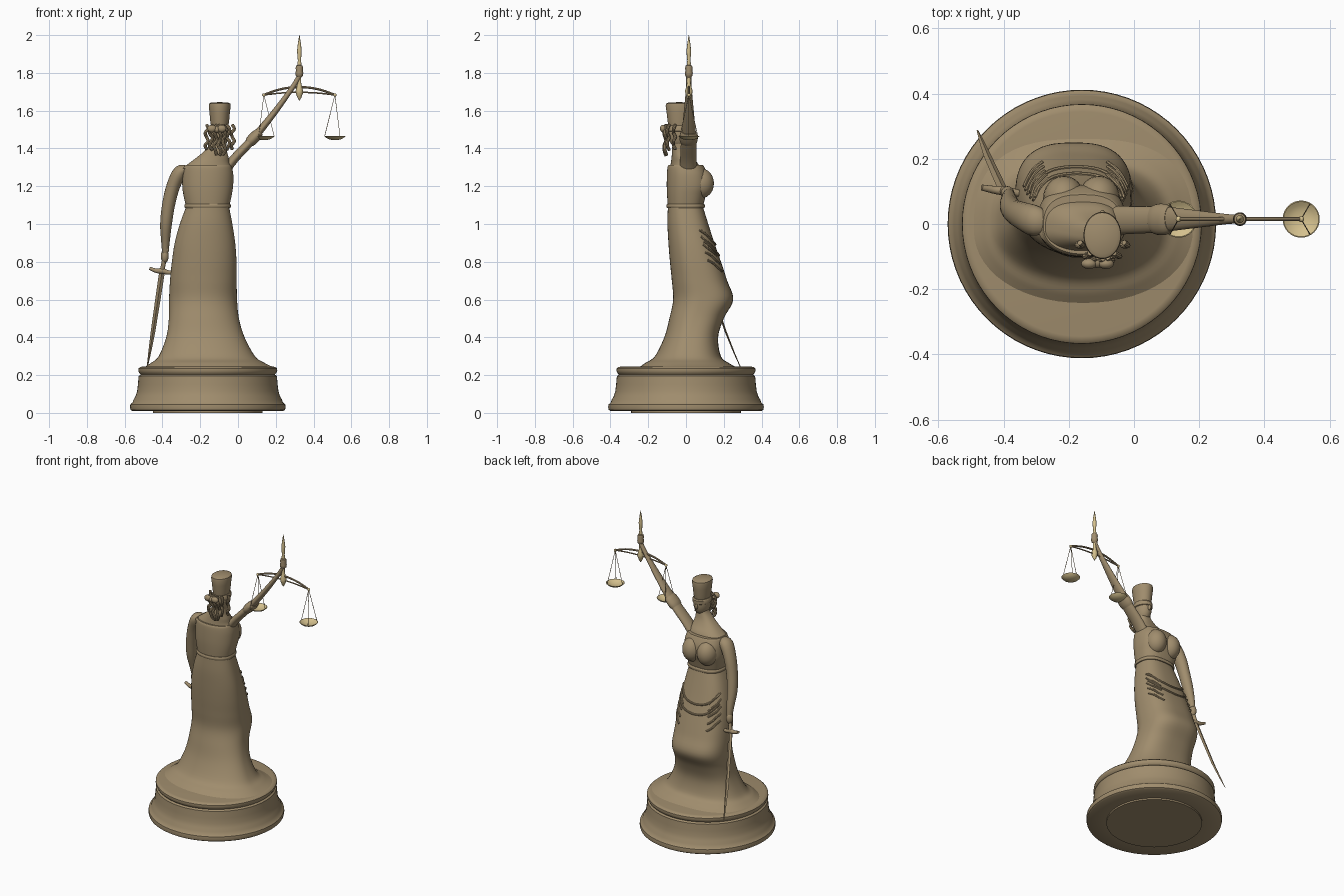
import bpy, bmesh, math
from mathutils import Vector


def material(name, rgb):
    m = bpy.data.materials.new(name)
    m.diffuse_color = (*rgb, 1)
    return m


BRONZE = material("bronze", (0.35, 0.265, 0.153))
GOLD = material("pale gold", (0.66, 0.53, 0.27))


def spline(rows, steps=5):
    """Catmull-Rom interpolation through tuples of numbers."""
    out = []
    for i in range(len(rows) - 1):
        a, b, c, d = (rows[max(0, min(len(rows) - 1, i + k))] for k in (-1, 0, 1, 2))
        for s in range(steps):
            t = s / steps
            out.append(tuple(q + 0.5 * t * (r - p + t * (2 * p - 5 * q + 4 * r - w
                       + t * (3 * (q - r) + w - p))) for p, q, r, w in zip(a, b, c, d)))
    return out + [tuple(rows[-1])]


def skin(name, rings, mat=BRONZE, angle=40):
    """Joins rings of points into one capped surface."""
    bm = bmesh.new()
    loops = [[bm.verts.new(p) for p in ring] for ring in rings]
    for lo, hi in zip(loops, loops[1:]):
        for i in range(len(lo)):
            j = (i + 1) % len(lo)
            bm.faces.new((lo[i], lo[j], hi[j], hi[i]))
    bm.faces.new(loops[0][::-1])
    bm.faces.new(loops[-1])
    bmesh.ops.recalc_face_normals(bm, faces=bm.faces)
    me = bpy.data.meshes.new(name)
    bm.to_mesh(me)
    bm.free()
    me.materials.append(mat)
    me.shade_smooth()
    me.set_sharp_from_angle(angle=math.radians(angle))
    ob = bpy.data.objects.new(name, me)
    bpy.context.collection.objects.link(ob)
    return ob


def section(row, a):
    """Point on a rounded cross-section, squarer toward the front of the figure."""
    z, x0, x1, y0, y1 = row
    c, s = math.cos(a), math.sin(a)
    e = 2 / 2.7 if s > 0 else 2 / 2.1
    cx = math.copysign(abs(c) ** e, c)
    sy = math.copysign(abs(s) ** e, s)
    ym = y0 + (y1 - y0) * 0.45
    return Vector(((x0 + x1) / 2 + cx * (x1 - x0) / 2,
                   ym + sy * ((y1 - ym) if s > 0 else (ym - y0)), z))


def loft(name, rows, steps=5, n=56, mat=BRONZE):
    rows = spline(rows, steps)
    return skin(name, [[section(r, 2 * math.pi * i / n) for i in range(n)] for r in rows], mat)


def lathe(name, profile, x, y, mat=BRONZE, n=24, ry=1.0):
    return skin(name, [[(x + r * math.cos(2 * math.pi * i / n),
                         y + ry * r * math.sin(2 * math.pi * i / n), z)
                        for i in range(n)] for r, z in profile], mat)


def tube(name, rows, mat=BRONZE, n=12, steps=4):
    """Rows are x, y, z, half width along y, half width across."""
    rows = spline(rows, steps)
    pts = [Vector(r[:3]) for r in rows]
    rings = []
    for i, r in enumerate(rows):
        d = (pts[min(i + 1, len(pts) - 1)] - pts[max(i - 1, 0)]).normalized()
        ref = Vector((0, 1, 0)) if abs(d.y) < 0.9 else Vector((0, 0, 1))
        u = (ref - d * ref.dot(d)).normalized()
        v = d.cross(u)
        rings.append([pts[i] + u * r[3] * math.cos(2 * math.pi * k / n)
                      + v * r[4] * math.sin(2 * math.pi * k / n) for k in range(n)])
    return skin(name, rings, mat)


def wire(name, pts, r, mat=BRONZE, n=8):
    return tube(name, [(*p, r, r) for p in pts], mat, n, 4 if len(pts) > 2 else 1)


def ball(name, c, r, mat=BRONZE):
    prof = [(max(0.02, math.sin(math.pi * k / 12)), -math.cos(math.pi * k / 12)) for k in range(13)]
    return lathe(name, [(p * r[0], c[2] + h * r[2]) for p, h in prof], c[0], c[1], mat, 24, r[1] / r[0])


# Round stepped pedestal
lathe("pedestal", [(0.29, 0), (0.29, 0.01), (0.4, 0.01), (0.409, 0.016), (0.412, 0.03),
                   (0.41, 0.045), (0.398, 0.055), (0.393, 0.07), (0.382, 0.09), (0.374, 0.115),
                   (0.37, 0.15), (0.366, 0.195), (0.355, 0.203), (0.362, 0.21), (0.368, 0.222),
                   (0.367, 0.235), (0.358, 0.243), (0.345, 0.245), (0.01, 0.245)],
      -0.16, 0, n=72)

# Long gown flaring onto the pedestal, one knee pushed forward
GOWN = [(0.243, -0.495, 0.185, -0.245, 0.265), (0.265, -0.46, 0.14, -0.215, 0.225),
        (0.3, -0.42, 0.09, -0.165, 0.185), (0.4, -0.38, 0.035, -0.115, 0.17),
        (0.5, -0.366, 0.005, -0.088, 0.2), (0.6, -0.365, -0.005, -0.068, 0.25),
        (0.7, -0.36, -0.007, -0.075, 0.218), (0.8, -0.35, -0.008, -0.085, 0.185),
        (0.9, -0.335, -0.015, -0.093, 0.15), (1.0, -0.308, -0.03, -0.098, 0.118),
        (1.09, -0.275, -0.047, -0.096, 0.09)]
loft("gown_skirt", GOWN)
loft("waist_belt", [(1.085, -0.281, -0.041, -0.101, 0.098), (1.092, -0.284, -0.038, -0.104, 0.1),
                    (1.1, -0.284, -0.038, -0.104, 0.1), (1.107, -0.278, -0.042, -0.1, 0.095)], 2)

# Swagged cloth folds across the front and hips
ROWS = spline(GOWN, 12)


def on_gown(a, z):
    row = min(ROWS, key=lambda r: abs(r[0] - z))
    p = section(row, math.radians(a))
    return (p.x, p.y + 0.002, p.z)


for k in range(2):
    wire(f"front_fold_{k}", [on_gown(a, 0.97 - 0.06 * k - 0.075 * math.sin(math.radians((a - 30) * 1.5)))
                             for a in range(30, 151, 15)], 0.006)
for side in (0, 1):
    for k in range(5):
        pts = [on_gown(180 - a if side else a, 0.97 - 0.04 * k - 0.0016 * (a - 25))
               for a in (25, 38, 50, 62)]
        wire(f"hip_fold_{side}_{k}", pts, 0.006)

# Bodice with bust, shoulders sloping to the neck
loft("bodice", [(1.095, -0.276, -0.046, -0.096, 0.09), (1.15, -0.288, -0.034, -0.1, 0.105),
                (1.2, -0.295, -0.026, -0.102, 0.12), (1.26, -0.293, -0.025, -0.101, 0.115),
                (1.3, -0.285, -0.032, -0.098, 0.098), (1.312, -0.278, -0.038, -0.092, 0.09)])
for name, x in (("bust_left", -0.107), ("bust_right", -0.215)):
    ball(name, (x, 0.078, 1.215), (0.064, 0.07, 0.08))
loft("shoulders_and_neck", [(1.295, -0.295, -0.035, -0.085, 0.075), (1.325, -0.255, -0.045, -0.08, 0.06),
                            (1.355, -0.215, -0.05, -0.076, 0.035), (1.39, -0.175, -0.06, -0.074, 0.015),
                            (1.43, -0.142, -0.062, -0.072, 0.005), (1.47, -0.135, -0.058, -0.075, 0.0)], 4)

# Head, nose, blindfold and tall flat-topped hair crown
HX, HY = -0.097, -0.035
ball("head", (HX, HY, 1.485), (0.05, 0.064, 0.085))
ball("nose", (HX, HY + 0.064, 1.475), (0.009, 0.014, 0.018))
lathe("blindfold", [(0.047, 1.487), (0.054, 1.492), (0.055, 1.515), (0.05, 1.522)], HX, HY, n=32, ry=1.25)
lathe("hair_crown", [(0.046, 1.52), (0.05, 1.545), (0.054, 1.59), (0.058, 1.625),
                     (0.056, 1.637), (0.046, 1.643), (0.005, 1.645)], HX, HY, n=32, ry=1.25)

# Knot and ringlets at the back of the head
ball("blindfold_knot", (-0.112, -0.115, 1.5), (0.018, 0.02, 0.018))
for k, dx in enumerate((-0.026, 0.026)):
    ball(f"knot_bow_{k}", (-0.112 + dx, -0.122, 1.505), (0.024, 0.016, 0.02))
for k in range(7):
    t = k / 3 - 1
    x, y = HX + 0.057 * t, HY - 0.072 * math.sqrt(1.15 - t * t)
    end = 1.35 + 0.045 * abs(t) + 0.012 * (k % 2)
    pts = [(x + 0.012 * t + 0.009 * math.sin(2.1 * i + k), y + 0.006 * math.cos(2.1 * i),
            1.525 + (end - 1.525) * i / 6) for i in range(7)]
    wire(f"ringlet_{k}", pts, 0.0085)

# Lowered arm with hand on the sword
tube("lowered_arm", [(-0.265, 0.0, 1.285, 0.03, 0.02), (-0.305, 0.01, 1.275, 0.047, 0.037),
                     (-0.343, 0.025, 1.2, 0.043, 0.036), (-0.368, 0.038, 1.1, 0.037, 0.034),
                     (-0.381, 0.055, 1.0, 0.034, 0.031), (-0.384, 0.078, 0.91, 0.026, 0.023),
                     (-0.385, 0.09, 0.85, 0.02, 0.017)], n=20)
ball("lowered_hand", (-0.388, 0.094, 0.83), (0.021, 0.022, 0.036))
ball("sword_pommel", (-0.379, 0.082, 0.865), (0.015, 0.015, 0.017))
wire("sword_grip", [(-0.38, 0.083, 0.865), (-0.401, 0.103, 0.755)], 0.012, n=12)
tube("sword_guard", [(-0.467, 0.112, 0.765, 0.009, 0.008), (-0.43, 0.105, 0.752, 0.012, 0.012),
                     (-0.401, 0.102, 0.752, 0.014, 0.015), (-0.372, 0.098, 0.744, 0.012, 0.012),
                     (-0.342, 0.092, 0.742, 0.009, 0.008)])
tube("sword_blade", [(-0.401, 0.103, 0.755, 0.006, 0.015), (-0.45, 0.21, 0.43, 0.005, 0.012),
                     (-0.48, 0.287, 0.245, 0.002, 0.003)], n=4, steps=2)

# Raised arm, broad at the sleeve and tapering to the fist
tube("raised_arm", [(-0.075, 0.01, 1.275, 0.045, 0.028), (-0.02, 0.012, 1.345, 0.043, 0.024),
                    (0.06, 0.014, 1.43, 0.041, 0.023), (0.11, 0.015, 1.487, 0.037, 0.02),
                    (0.2, 0.015, 1.6, 0.026, 0.016), (0.29, 0.015, 1.725, 0.015, 0.013),
                    (0.325, 0.015, 1.785, 0.014, 0.013)], n=20)
tube("sleeve_cuff", [(0.06, 0.014, 1.43, 0.043, 0.026), (0.075, 0.014, 1.446, 0.048, 0.03),
                     (0.098, 0.014, 1.47, 0.047, 0.029), (0.112, 0.015, 1.487, 0.039, 0.023)], n=20)

# Fist and the post of the scales
PX, PY = 0.325, 0.015
lathe("raised_fist", [(0.01, 1.775), (0.019, 1.785), (0.021, 1.8), (0.018, 1.812), (0.02, 1.825),
                      (0.017, 1.838), (0.008, 1.842)], PX, PY)
lathe("scale_spike", [(0.008, 1.83), (0.011, 1.85), (0.008, 1.865), (0.011, 1.895), (0.012, 1.92),
                      (0.008, 1.955), (0.001, 2.0)], PX, PY, GOLD, 16)
lathe("scale_post", [(0.002, 1.655), (0.01, 1.668), (0.018, 1.69), (0.02, 1.705), (0.013, 1.73),
                     (0.009, 1.75), (0.009, 1.785)], PX, PY, GOLD, 16)

# Arched beam, hanging wires and shallow pans on each side
wire("beam_arch", [(PX + 0.19 * t, PY, 1.725 - 0.042 * t * t) for t in (-1, -0.6, -0.2, 0.2, 0.6, 1)], 0.006)
wire("beam_bar", [(PX + 0.19 * t, PY, 1.697 - 0.014 * t * t) for t in (-1, -0.5, 0, 0.5, 1)], 0.004)
for name, s in (("inner", -1), ("outer", 1)):
    x = PX + 0.188 * s
    ball(f"{name}_beam_end", (x, PY, 1.683), (0.009, 0.009, 0.009), GOLD)
    lathe(f"{name}_pan", [(0.008, 1.444), (0.028, 1.447), (0.045, 1.455), (0.057, 1.466),
                          (0.054, 1.467), (0.042, 1.459), (0.026, 1.452), (0.004, 1.45)], x, PY, GOLD, 32)
    for k in range(3):
        a = math.pi * (2 * k / 3 + (1 if s < 0 else 0)) + math.pi
        wire(f"{name}_wire_{k}", [(x, PY, 1.683),
                                  (x + 0.054 * math.cos(a), PY + 0.054 * math.sin(a), 1.466)], 0.0016, n=6)
